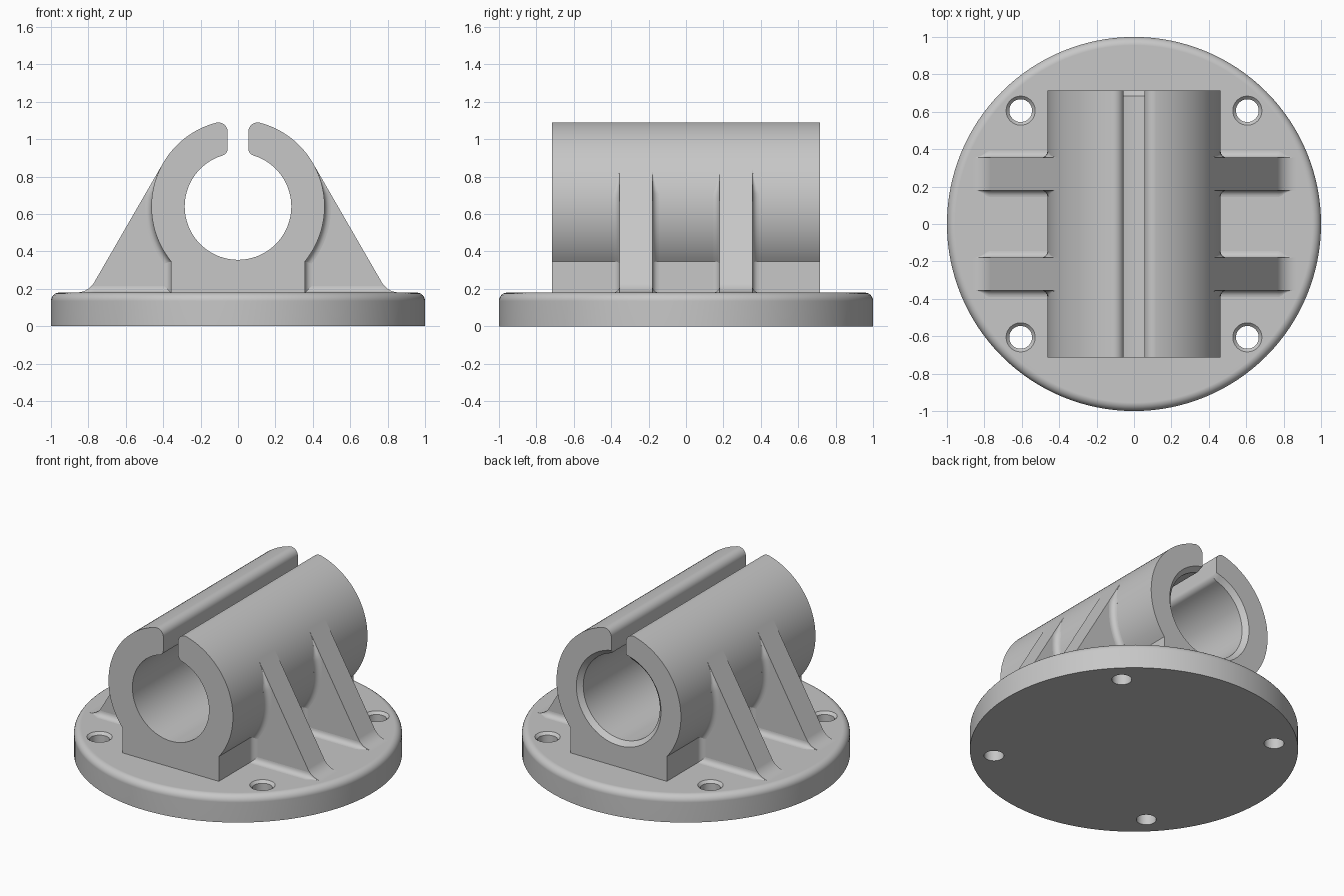
import bpy, bmesh
from math import sin, cos, tan, atan2, sqrt, radians, degrees, pi
from mathutils import Vector

if "Cube" in bpy.data.objects:
    bpy.data.objects.remove(bpy.data.objects["Cube"], do_unlink=True)

GREY = (0.57, 0.57, 0.57, 1)
mat = bpy.data.materials.new("light_grey")
mat.use_nodes = True
mat.diffuse_color = GREY
mat.node_tree.nodes["Principled BSDF"].inputs["Base Color"].default_value = GREY

TOP = 0.18                  # top of the flange
CZ, R, BORE = 0.64, 0.463, 0.285   # clamp axis height and radii
LEN = 0.715                 # half length of the clamp
FOOT = 0.358                # half width of the foot
SLOT = 0.055                # half width of the slot
COVE = 0.035


def arc(cx, cz, r, a, b, n):
    angles = [radians(a + (b - a) * i / n) for i in range(n + 1)]
    return [(cx + r * cos(t), cz + r * sin(t)) for t in angles]


def loft(name, loops, closed=False):
    """Skin equal-length closed loops; cap the ends unless closed."""
    bm = bmesh.new()
    rings = [[bm.verts.new(p) for p in loop] for loop in loops]
    n = len(rings[0])
    for a, b in zip(rings, rings[1:] + (rings[:1] if closed else [])):
        for i in range(n):
            j = (i + 1) % n
            bm.faces.new((a[i], a[j], b[j], b[i]))
    if not closed:
        bm.faces.new(rings[0])
        bm.faces.new(rings[-1])
    bmesh.ops.recalc_face_normals(bm, faces=bm.faces)
    mesh = bpy.data.meshes.new(name)
    bm.to_mesh(mesh)
    bm.free()
    mesh.materials.append(mat)
    ob = bpy.data.objects.new(name, mesh)
    bpy.context.collection.objects.link(ob)
    return ob


def lathe(name, profile, segs, x=0, y=0):
    """Stack of circles about a vertical axis."""
    return loft(name, [[(x + r * cos(2 * pi * i / segs), y + r * sin(2 * pi * i / segs), z)
                        for i in range(segs)] for r, z in profile])


def finish(ob, mirror=False):
    bpy.ops.object.select_all(action='DESELECT')
    ob.select_set(True)
    bpy.context.view_layer.objects.active = ob
    bpy.ops.object.shade_smooth_by_angle(angle=radians(30))
    if mirror:
        m = ob.modifiers.new("mirror", 'MIRROR')
        m.use_axis = (True, True, False)
    w = ob.modifiers.new("weighted_normals", 'WEIGHTED_NORMAL')
    w.keep_sharp = True


# Round flange with rounded rim and four countersunk bolt holes
RIM = 0.045
flange = lathe("flange", [(1, 0)] + arc(1 - RIM, TOP - RIM, RIM, 0, 90, 6), 128)
for sx in (-1, 1):
    for sy in (-1, 1):
        cutter = lathe("hole_cutter", [(0.061, -0.1), (0.061, TOP - 0.017),
                                       (0.079, TOP + 0.001), (0.079, 0.3)], 32,
                       0.606 * sx, 0.606 * sy)
        cutter.hide_render = True
        bpy.context.view_layer.objects.active = flange
        m = flange.modifiers.new("bolt_hole", 'BOOLEAN')
        m.operation, m.solver, m.object = 'DIFFERENCE', 'EXACT', cutter
        bpy.ops.object.modifier_apply(modifier=m.name)
        bpy.data.objects.remove(cutter, do_unlink=True)
finish(flange)

# Slotted clamp tube on its foot, one extruded outline
ro, ri = 0.05, 0.04         # rounding of the slot lips
ox, ix = SLOT + ro, SLOT + ri
oz = sqrt((R - ro) ** 2 - ox ** 2)
iz = sqrt((BORE + ri) ** 2 - ix ** 2)
oa, ia = degrees(atan2(oz, ox)), degrees(atan2(iz, ix))
foot_angle = -degrees(atan2(sqrt(R * R - FOOT * FOOT), FOOT))
half = arc(0, 0, BORE, -90, ia, 40)
half += arc(ix, iz, ri, 180 + ia, 180, 8)[1:]
half += arc(ox, oz, ro, 180, oa, 10)
half += arc(0, 0, R, oa, foot_angle, 40)[1:]
half.append((FOOT, TOP - 0.01 - CZ))
outline = half + [(-x, z) for x, z in reversed(half[1:])]


def section(y, bore):
    pts = []
    for x, z in outline:
        k = max(1, bore / sqrt(x * x + z * z))
        pts.append((x * k, y, z * k + CZ))
    return pts


# Bore is chamfered at the back end only
clamp = loft("clamp_body", [section(-LEN, 0), section(LEN - 0.03, 0),
                            section(LEN, BORE + 0.03)])
finish(clamp)

# Sloping ribs, tangent to the tube and blended into the flange
Y0, Y1 = 0.18, 0.355
SLOPE = radians(30)
tx, tz = R * cos(SLOPE), CZ + R * sin(SLOPE)
corner = tx + (tz - TOP) * tan(SLOPE)
rb = 0.11
ex = corner + rb * tan(SLOPE)          # where the end blend meets the flange
blend = arc(ex, TOP + rb, rb, 270, 210, 10)
profile = [(0.34, TOP - 0.01), (ex, TOP - 0.01)] + blend + [(tx, tz), (0.34, 0.85)]
rib = loft("rib", [[(x, y, z) for x, z in profile] for y in (Y0, Y1)])
finish(rib, True)


def cove(name, frames):
    """Concave fillet swept along frames of (corner, side, up, radius)."""
    loops = []
    for o, u, v, r in frames:
        o, u, v = Vector(o), Vector(u), Vector(v)
        sink = 0.005
        pts = [(-sink, -sink), (r, -sink)] + arc(r, r, r, 270, 180, 6) + [(-sink, r)]
        loops.append([o + u * a + v * b for a, b in pts])
    finish(loft(name, loops), True)


def rib_height(x):
    if x < blend[-1][0]:
        return (corner - x) / tan(SLOPE)
    return rb - sqrt(max(0, rb * rb - (x - ex) ** 2))


for y, s, label in ((Y0, -1, "inner"), (Y1, 1, "outer")):
    side = (0, s, 0)
    # Along the flange
    xs = [0.34, 0.7] + [0.7 + 0.015 * i for i in range(1, 11)]
    cove(label + "_flange_fillet",
         [((x, y, TOP), side, (0, 0, 1), min(COVE, rib_height(x))) for x in xs])
    # Around the tube, fading out where the rib becomes tangent
    frames = []
    for i in range(25):
        t = radians(foot_angle + (28 - foot_angle) * i / 24)
        d = Vector((cos(t), 0, sin(t)))
        height = R / cos(SLOPE - t) - R
        frames.append((d * R + Vector((0, y, CZ)), side, d, min(COVE, height)))
    cove(label + "_tube_fillet", frames)
    # Up the side of the foot
    cove(label + "_foot_fillet",
         [((FOOT, y, z), side, (1, 0, 0), COVE) for z in (TOP - 0.005, 0.355)])
